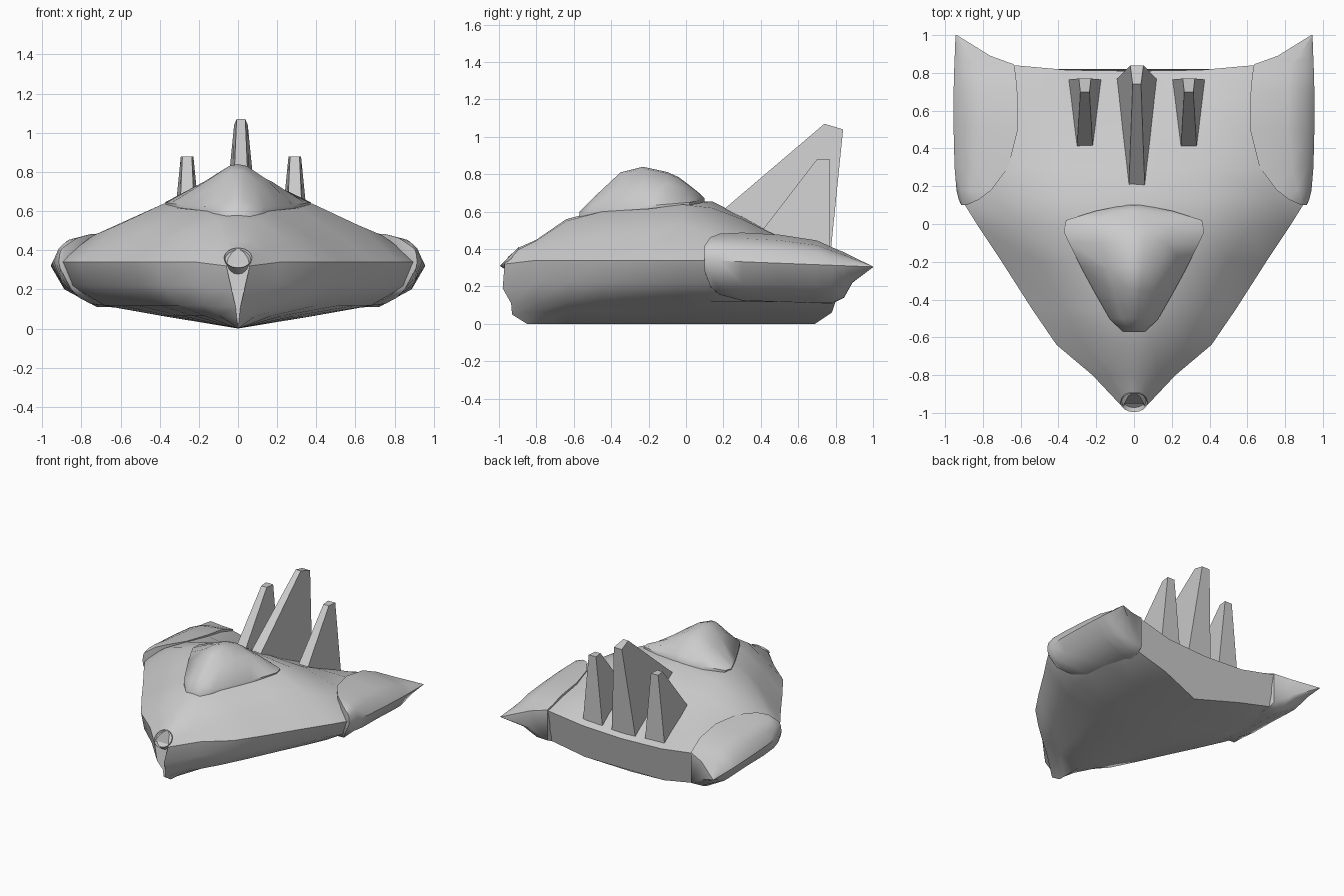
import bpy, bmesh, math
from mathutils import Matrix, Vector

if "Cube" in bpy.data.objects:
    bpy.data.objects.remove(bpy.data.objects["Cube"])


def finish(name, bm, angle=None):
    bmesh.ops.remove_doubles(bm, verts=bm.verts, dist=0.0005)
    bmesh.ops.recalc_face_normals(bm, faces=bm.faces)
    me = bpy.data.meshes.new(name)
    bm.to_mesh(me)
    bm.free()
    ob = bpy.data.objects.new(name, me)
    bpy.context.collection.objects.link(ob)
    if angle:
        bpy.ops.object.select_all(action='DESELECT')
        ob.select_set(True)
        bpy.context.view_layer.objects.active = ob
        bpy.ops.object.shade_smooth_by_angle(angle=math.radians(angle))
    return ob


def loft(name, rows, angle):
    """Skin closed rings of equal length and cap both ends."""
    bm = bmesh.new()
    rings = [[bm.verts.new(p) for p in r] for r in rows]
    n = len(rings[0])
    for a, b in zip(rings, rings[1:]):
        for i in range(n):
            j = (i + 1) % n
            bm.faces.new((a[i], a[j], b[j], b[i]))
    bm.faces.new(rings[0])
    bm.faces.new(rings[-1])
    return finish(name, bm, angle)


def both(half):
    """Complete a half section whose ends lie on x = 0."""
    return half + [(-x, y, z) for x, y, z in half[-2:0:-1]]


# Hull: y, half width, two upper points, centre height
LOWER = ((0, 0), (.42, .065), (.74, .118), (.93, .22), (1, .34))
stations = [
    (-.80, .22, (.13, .40), (.06, .445), .45),
    (-.64, .41, (.27, .44), (.10, .55), .56),
    (-.45, .54, (.37, .47), (.16, .60), .61),
    (-.20, .70, (.50, .49), (.31, .615), .63),
    (-.02, .82, (.61, .53), (.38, .638), .65),
    (.14, .92, (.74, .475), (.36, .62), .655),
    (.30, .93, (.67, .48), (.36, .56), .575),
    (.50, .93, (.61, .465), (.35, .465), .465),
    (.67, .93, (.61, .435), (.35, .395), .385),
]
bow = [(0, -.85, 0), (.006, -.93, .05), (.012, -.935, .11), (.03, -.98, .19),
       (.06, -.97, .32), (.05, -.95, .36), (.03, -.91, .39), (0, -.89, .41)]
stern = [(0, .69, 0), (.35, .78, .06), (.63, .80, .12), (.80, .82, .22),
         (.86, .84, .32), (.63, .84, .375), (.35, .815, .325), (0, .81, .31)]
rows = [both(bow)]
for y, w, u1, u2, top in stations:
    half = [(w * f, y, z) for f, z in LOWER]
    half += [(u1[0], y, u1[1]), (u2[0], y, u2[1]), (0, y, top)]
    rows.append(both(half))
rows.append(both(stern))
loft("hull", rows, 42)

# Canopy: y, half width, base height, crown height
canopy = [(-.57, .06, .575, .60), (-.50, .13, .60, .67), (-.35, .215, .605, .81),
          (-.23, .28, .61, .84), (-.10, .345, .62, .812), (-.04, .372, .625, .785),
          (.02, .36, .63, .74), (.07, .20, .64, .70), (.10, .05, .64, .67)]
rows = []
for y, w, b, t in canopy:
    h = t - b
    rows.append(both([(0, y, b - .06), (w * .98, y, b - .03), (w, y, b + .02 * (h > .05)),
                      (w * .5, y, b + .68 * h), (w * .16, y, b + .96 * h), (0, y, t)]))
loft("canopy", rows, 50)

# Wing pods: y, inner x, outer x, top height, bottom height
pod = [(.10, .885, .915, .42, .28), (.13, .82, .928, .463, .20), (.18, .755, .94, .482, .155),
       (.30, .665, .95, .488, .122), (.50, .615, .955, .477, .115), (.70, .618, .955, .446, .108),
       (.78, .625, .953, .41, .108), (.845, .635, .951, .383, .14), (.89, .76, .949, .36, .22),
       (1.0, .938, .945, .307, .303)]
for side, label in ((1, "right"), (-1, "left")):
    rows = []
    for y, a, w, t, b in pod:
        rim = .34 - .035 * max(0, (y - .1) / .9)
        d = w - a
        pts = [(a, t), (a + .6 * d, t - .2 * (t - rim)), (a + .87 * d, rim + .5 * (t - rim)),
               (w, rim), (a + .8 * d, rim - .55 * (rim - b)), (a + .3 * d, b + .01 * d), (a, b)]
        rows.append([(side * x, y, z) for x, z in pts])
    loft(label + "_wing_pod", rows, 42)


# Fins: tapered blades (y, z, half width) for the four profile corners
def fin(name, cx, corners):
    bm = bmesh.new()
    vs = [[bm.verts.new((cx + s * w, y, z)) for y, z, w in corners] for s in (-1, 1)]
    bm.faces.new(vs[0])
    bm.faces.new(vs[1])
    for i in range(4):
        j = (i + 1) % 4
        bm.faces.new((vs[0][i], vs[0][j], vs[1][j], vs[1][i]))
    finish(name, bm)


fin("centre_fin", .015, [(.20, .61, .042), (.74, 1.07, .022), (.84, 1.04, .035), (.765, .30, .108)])
for cx, label in ((-.26, "left"), (.29, "right")):
    fin(label + "_fin", cx, [(.40, .49, .042), (.70, .88, .024), (.77, .88, .032), (.765, .30, .09)])

# Nose port: tilted short tube with a recessed face
bm = bmesh.new()
bmesh.ops.create_cone(bm, cap_ends=True, segments=16, radius1=.055, radius2=.072, depth=.08)
cap = max(bm.faces, key=lambda f: f.calc_center_median().z)
bmesh.ops.inset_region(bm, faces=[cap], thickness=.014)
for v in cap.verts:
    v.co.z -= .02
bm.transform(Matrix.Translation(Vector((0, -.917, .333))) @ Matrix.Rotation(math.radians(45), 4, 'X'))
finish("nose_port", bm, 35)
